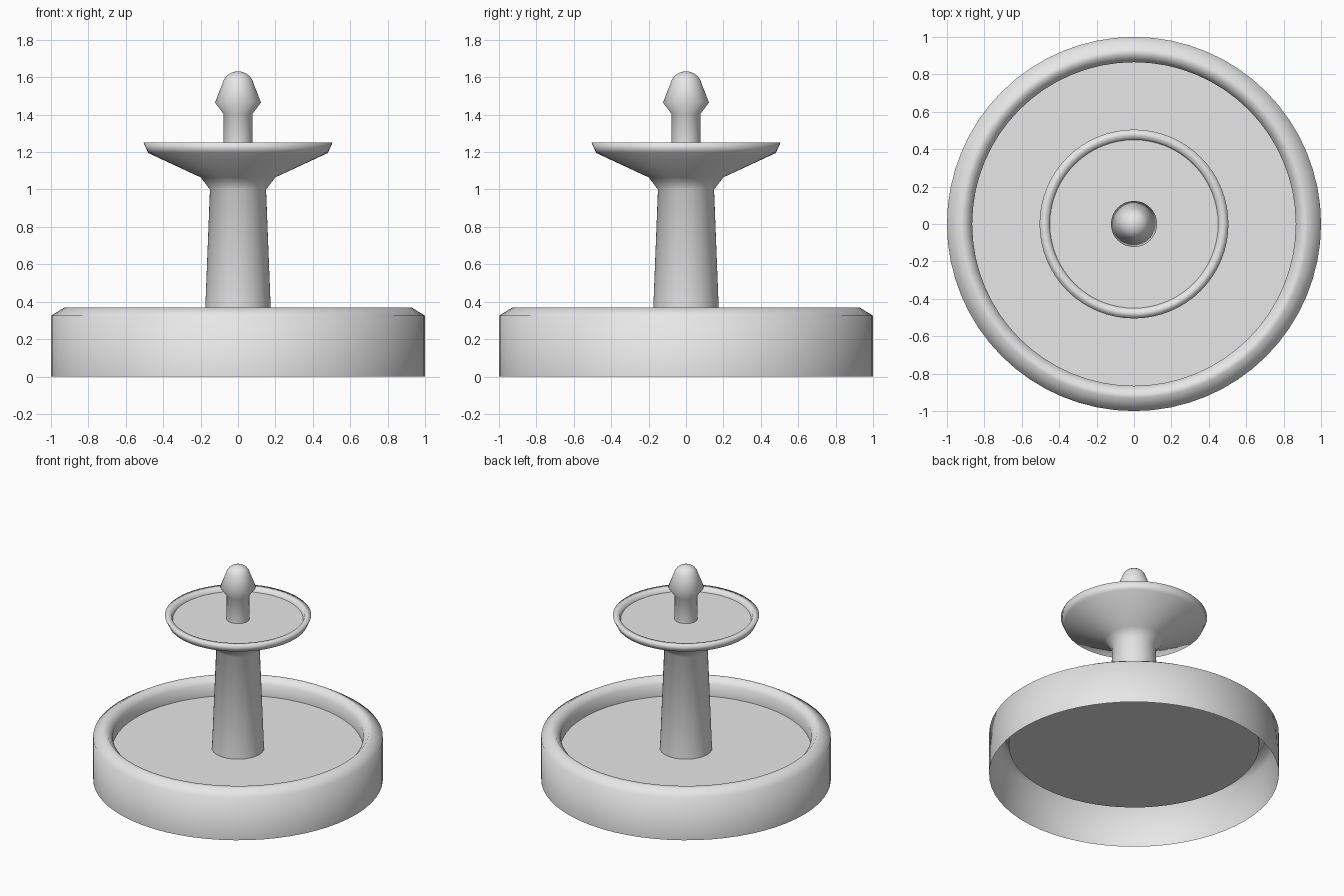
import bpy
import bmesh
import math
from mathutils import Vector

cube = bpy.data.objects.get("Cube")
if cube:
    bpy.data.objects.remove(cube, do_unlink=True)

SEGMENTS = 64
POOL_LEVEL = 0.235
BOWL_LEVEL = 1.22

stone = bpy.data.materials.new("light grey stone")
stone.use_nodes = True
stone.diffuse_color = (0.8, 0.8, 0.8, 1)
stone.node_tree.nodes["Principled BSDF"].inputs["Base Color"].default_value = (0.8, 0.8, 0.8, 1)


def finish(name, bm, smooth):
    mesh = bpy.data.meshes.new(name)
    bm.to_mesh(mesh)
    bm.free()
    mesh.materials.append(stone)
    for poly in mesh.polygons:
        poly.use_smooth = smooth
    obj = bpy.data.objects.new(name, mesh)
    bpy.context.collection.objects.link(obj)
    return obj


def lathe(name, profile):
    """Spin a (radius, height) profile, listed from the outside bottom up."""
    bm = bmesh.new()
    verts = [bm.verts.new((r, 0, z)) for r, z in profile]
    edges = [bm.edges.new(pair) for pair in zip(verts, verts[1:])]
    bmesh.ops.spin(bm, geom=verts + edges, cent=Vector(), axis=(0, 0, 1),
                   angle=math.tau, steps=SEGMENTS)
    bmesh.ops.remove_doubles(bm, verts=bm.verts, dist=0.0005)
    # Point the outer wall away from the axis
    bm.normal_update()
    first = min(bm.faces, key=lambda f: f.calc_center_median().z)
    center = first.calc_center_median()
    if first.normal.x * center.x + first.normal.y * center.y < 0:
        bmesh.ops.reverse_faces(bm, faces=bm.faces)
    return finish(name, bm, True)


def water_disc(name, radius, height):
    bm = bmesh.new()
    bmesh.ops.create_circle(bm, cap_ends=True, segments=SEGMENTS, radius=radius)
    bmesh.ops.translate(bm, verts=bm.verts, vec=(0, 0, height))
    return finish(name, bm, False)


# Wide lower pool, an open shell with a rounded rim
lathe("pool_wall", [(1, 0), (1, 0.325), (0.93, 0.368), (0.905, 0.37),
                    (0.865, 0.325), (0.865, POOL_LEVEL)])
water_disc("pool_water", 0.865, POOL_LEVEL)

# Tapered column flaring into the upper bowl
lathe("column_and_bowl", [(0.18, POOL_LEVEL), (0.15, 1.0), (0.2, 1.065),
                          (0.48, 1.195), (0.505, 1.25), (0.46, 1.25),
                          (0.45, BOWL_LEVEL)])
water_disc("bowl_water", 0.45, BOWL_LEVEL)

# Finial: stem, flared collar and domed cap
dome = [(0.087 * math.cos(a), 1.545 + 0.087 * math.sin(a))
        for a in (math.radians(d) for d in range(10, 91, 16))]
lathe("finial", [(0.078, BOWL_LEVEL), (0.078, 1.405), (0.123, 1.465)] + dome)
